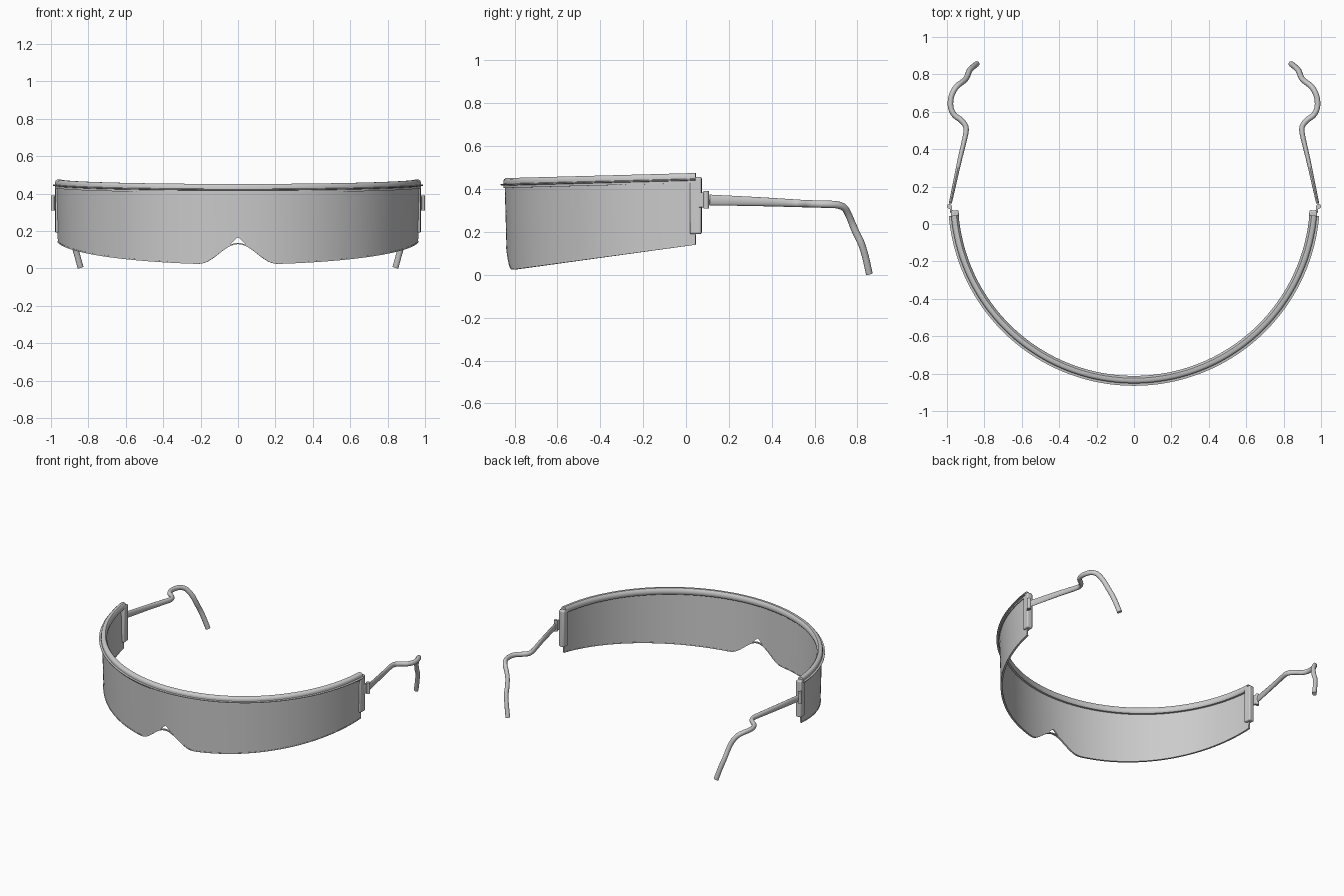
import bpy, bmesh, math
from mathutils import Vector, Matrix

if "Cube" in bpy.data.objects:
    bpy.data.objects.remove(bpy.data.objects["Cube"])

CY = 0.129                     # centre of the wrap-around arc
PHI = math.radians(85)


def finish(name, bm, mirror=False, bevel=0, angle=40):
    bmesh.ops.recalc_face_normals(bm, faces=bm.faces[:])
    me = bpy.data.meshes.new(name)
    bm.to_mesh(me)
    bm.free()
    ob = bpy.data.objects.new(name, me)
    bpy.context.collection.objects.link(ob)
    if bevel:
        b = ob.modifiers.new("bevel", 'BEVEL')
        b.width, b.segments = bevel, 3
    if mirror:
        ob.modifiers.new("mirror", 'MIRROR').use_mirror_merge = False
    bpy.ops.object.select_all(action='DESELECT')
    ob.select_set(True)
    bpy.context.view_layer.objects.active = ob
    bpy.ops.object.shade_smooth_by_angle(angle=math.radians(angle))
    return ob


def loft(name, rings, **kw):
    """Skin closed rings of points and cap both ends."""
    bm = bmesh.new()
    vs = [[bm.verts.new(p) for p in ring] for ring in rings]
    n = len(vs[0])
    for a, b in zip(vs, vs[1:]):
        for i in range(n):
            j = (i + 1) % n
            bm.faces.new((a[i], a[j], b[j], b[i]))
    bm.faces.new(vs[0])
    bm.faces.new(vs[-1][::-1])
    return finish(name, bm, **kw)


def arc(phi, r, z):
    return Vector((r * math.sin(phi), CY - r * math.cos(phi), z))


def tilt(phi):                 # brow rises slightly toward the temples
    return 0.026 * (1 - math.cos(phi))


def lens_r(z):
    return 0.963 + 0.028 * z


def lower_edge(phi):           # rounded nose notch in a rising lower edge
    x = abs(0.966 * math.sin(phi))
    y = CY - 0.966 * math.cos(phi)
    z = 0.025 + 0.136 * max(0, y + 0.81)
    if x < 0.21:
        z += 0.0525 * (1 + math.cos(math.pi * x / 0.21))
    return z


def peak(phi):                 # pointed gap above the notch trim
    return 0.036 * max(0, 1 - abs(0.966 * math.sin(phi)) / 0.05)


# denser steps around the nose
N = 120
phis = [PHI * math.copysign(abs(t) ** 1.5, t) for t in
        (2 * i / N - 1 for i in range(N + 1))]

# Lens shield
rings = []
for p in phis:
    z0, z1 = lower_edge(p) + peak(p), 0.422 + tilt(p)
    rings.append([arc(p, lens_r(z0), z0), arc(p, lens_r(z1), z1),
                  arc(p, lens_r(z1) - 0.01, z1), arc(p, lens_r(z0) - 0.01, z0)])
loft("lens", rings)

# Thin trim along the lower lens edge
rings = []
for p in phis:
    z = lower_edge(p)
    r = lens_r(z)
    rings.append([arc(p, r + d, z + h) for d, h in
                  ((0.002, -0.001), (0.002, 0.006), (-0.011, 0.006), (-0.011, -0.001))])
loft("lens_trim", rings)

# Brow bar with a thin outer ledge
section = [(.950, .405), (.943, .413), (.941, .427), (.945, .442), (.953, .451),
           (.970, .451), (.978, .445), (.981, .436), (.981, .425), (.994, .423),
           (.994, .418), (.981, .416), (.981, .405)]
loft("brow_bar", [[arc(p, r, z + tilt(p)) for r, z in section]
                  for p in (PHI * (2 * i / 96 - 1) for i in range(97))])


# Hinge parts, built on the right and mirrored
def block(name, loc, size, bevel):
    bm = bmesh.new()
    m = (Matrix.Translation(loc) @ Matrix.Rotation(math.radians(-5), 4, 'Z')
         @ Matrix.Diagonal((*size, 1)))
    bmesh.ops.create_cube(bm, size=1, matrix=m)
    return finish(name, bm, mirror=True, bevel=bevel)


block("hinge_block", (.957, .046, .323), (.042, .054, .265), .008)
block("hinge_tab", (.978, .078, .350), (.012, .036, .070), .002)
bm = bmesh.new()
bmesh.ops.create_cone(bm, cap_ends=True, segments=20, radius1=.013, radius2=.013,
                      depth=.08, matrix=Matrix.Translation((.987, .094, .35)))
finish("hinge_pin", bm, mirror=True)

# Temple arm: flattened tube along a smooth path, hooking behind the ear
path = [(.982, .110, .349), (.937, .32, .342), (.899, .485, .335), (.901, .525, .333),
        (.927, .557, .332), (.960, .582, .331), (.979, .620, .330), (.980, .665, .329),
        (.967, .707, .326), (.945, .738, .313), (.922, .756, .285), (.902, .773, .245),
        (.890, .794, .195), (.881, .818, .145), (.864, .837, .085), (.842, .855, .005)]
P = [Vector(p) for p in path]
P = [2 * P[0] - P[1]] + P + [2 * P[-1] - P[-2]]
pts = []
for i in range(1, len(P) - 2):
    a, b, c, d = P[i - 1:i + 3]
    m0, m1 = (c - a) / 2, (d - b) / 2
    if i <= 3:                 # keep the long front run straight
        m0 *= min(1, (c - b).length / max(m0.length, 1e-6))
        m1 *= min(1, (c - b).length / max(m1.length, 1e-6))
    for k in range(5):
        t = k / 5
        pts.append(b * (2*t**3 - 3*t*t + 1) + m0 * (t**3 - 2*t*t + t)
                   + c * (3*t*t - 2*t**3) + m1 * (t**3 - t*t))
pts.append(P[-2])
rings = []
for i, p in enumerate(pts):
    tan = (pts[min(i + 1, len(pts) - 1)] - pts[max(i - 1, 0)]).normalized()
    side = tan.cross(Vector((0, 0, 1))).normalized()
    up = side.cross(tan)
    f = min(1, max(0, (p.y - .11) / .45))
    w, h = .008 + .007 * f, .025 - .008 * f
    rings.append([p + side * w * math.cos(a) + up * h * math.sin(a)
                  for a in (2 * math.pi * k / 16 for k in range(16))])
loft("temple_arm", rings, mirror=True)
